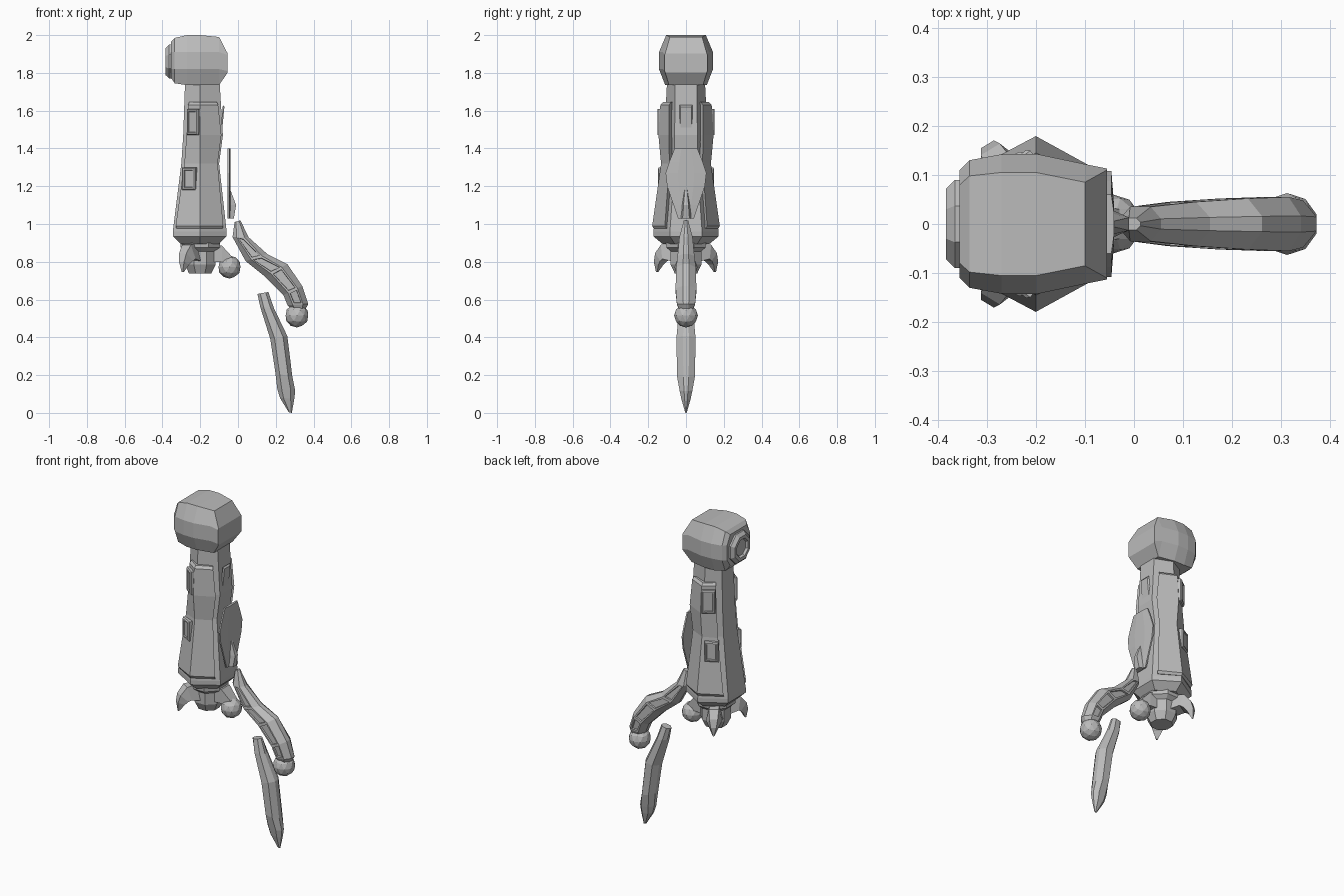
import bpy, bmesh, math
from mathutils import Vector

if "Cube" in bpy.data.objects:
    bpy.data.objects.remove(bpy.data.objects["Cube"])

metal = bpy.data.materials.new("grey metal")
metal.diffuse_color = (0.5, 0.5, 0.5, 1)
metal.use_nodes = True
metal.node_tree.nodes["Principled BSDF"].inputs["Base Color"].default_value = metal.diffuse_color


def finish(name, bm):
    bmesh.ops.recalc_face_normals(bm, faces=bm.faces)
    me = bpy.data.meshes.new(name)
    bm.to_mesh(me)
    bm.free()
    me.materials.append(metal)
    ob = bpy.data.objects.new(name, me)
    bpy.context.collection.objects.link(ob)
    return ob


def loft(name, rings, panels=None):
    """Skin a list of equal-length point rings and cap both ends."""
    bm = bmesh.new()
    vs = [[bm.verts.new(p) for p in r] for r in rings]
    n = len(vs[0])
    for a, b in zip(vs, vs[1:]):
        for i in range(n):
            j = (i + 1) % n
            bm.faces.new((a[i], a[j], b[j], b[i]))
    bm.faces.new(vs[0])
    bm.faces.new(vs[-1])
    if panels:  # sunken panels on the broad side faces
        bmesh.ops.recalc_face_normals(bm, faces=bm.faces)
        bm.normal_update()
        sides = [f for f in bm.faces if abs(f.normal.y) > 0.8 and f.calc_area() > panels]
        bmesh.ops.inset_individual(bm, faces=sides, thickness=0.012, depth=0)
        bmesh.ops.inset_individual(bm, faces=sides, thickness=0.002, depth=-0.01)
    return finish(name, bm)


def ball(name, centre, r):
    bm = bmesh.new()
    bmesh.ops.create_icosphere(bm, subdivisions=2, radius=r)
    bmesh.ops.translate(bm, verts=bm.verts, vec=centre)
    finish(name, bm)


def limb_ring(xo, zo, xi, zi, w):
    """Eight-sided ring between an outer and an inner point, half width w."""
    prof = [(0, -.3), (.25, -1), (.75, -1), (1, -.3), (1, .3), (.75, 1), (.25, 1), (0, .3)]
    return [(xo + (xi - xo) * t, w * s, zo + (zi - zo) * t) for t, s in prof]


# Shoulder ball, lofted along x: x, top z, upper z, top y, widest y, bottom y, lower z, bottom z
rings = []
for x, zt, zu, yt, yw, yb, zl, zb in [
        (-.355, 1.965, 1.91, .080, .110, .080, 1.82, 1.775),
        (-.335, 1.985, 1.91, .098, .130, .100, 1.82, 1.745),
        (-.270, 2.000, 1.91, .105, .142, .110, 1.82, 1.735),
        (-.200, 2.000, 1.91, .105, .143, .110, 1.82, 1.735),
        (-.100, 1.990, 1.91, .085, .122, .090, 1.82, 1.735),
        (-.055, 1.903, 1.895, .110, .113, .110, 1.81, 1.802)]:
    rings.append([(x, yt, zt), (x, yw, zu), (x, yw, zl), (x, yb, zb),
                  (x, -yb, zb), (x, -yw, zl), (x, -yw, zu), (x, -yt, zt)])
loft("shoulder_ball", rings)

# Octagonal cap with sunken centre on the outer side of the shoulder
A8 = [math.radians(22.5 + 45 * i) for i in range(8)]
loft("shoulder_cap", [[(x, r * math.cos(a), 1.86 + r * math.sin(a)) for a in A8]
                      for x, r in [(-.345, .097), (-.365, .097), (-.383, .078),
                                   (-.383, .058), (-.370, .050)]])

# Forearm core: six-sided, with ridges facing front and back
rings = []
for z, xl, xr, yp, yl, yr in [(1.76, -.280, -.098, .100, .055, .058),
                              (1.47, -.290, -.080, .115, .060, .060),
                              (1.32, -.300, -.100, .112, .065, .060),
                              (.960, -.345, -.060, .173, .085, .085),
                              (.935, -.345, -.060, .173, .085, .085),
                              (.895, -.305, -.100, .125, .060, .060)]:
    rings.append([(xl, -yl, z), (-.2, -yp, z), (xr, -yr, z),
                  (xr, yr, z), (-.2, yp, z), (xl, yl, z)])
loft("forearm", rings)

# Armour plates, raised blocks and claws come in front/back pairs
for s, side in ((-1, "front"), (1, "back")):
    rings = []
    for z, xl, xr, yl, yp, yr in [(1.645, -.258, -.112, .080, .122, .080),
                                  (1.630, -.265, -.105, .090, .136, .090),
                                  (1.470, -.272, -.088, .092, .146, .090),
                                  (1.320, -.284, -.108, .096, .132, .088),
                                  (.990, -.330, -.078, .110, .179, .112),
                                  (.975, -.326, -.082, .100, .172, .102)]:
        rings.append([(xl, s * yl, z), (-.2, s * yp, z), (xr, s * yr, z), (-.2, s * .03, z)])
    loft(side + "_armour_plate", rings)

    for k, (z0, z1, a, b) in enumerate([(1.47, 1.61, (-.264, .094), (-.204, .140)),
                                        (1.18, 1.30, (-.290, .098), (-.220, .134))]):
        a, b = Vector((a[0], s * a[1], 0)), Vector((b[0], s * b[1], 0))
        u = (b - a).normalized()
        nrm = Vector((-abs(u.y), s * abs(u.x), 0))
        rings = []
        for d, m in [(-.02, 0), (.012, 0), (.018, .006), (.018, .014), (.012, .016)]:
            p, q = a + u * m + nrm * d, b - u * m + nrm * d
            lo, hi = Vector((0, 0, z0 + m)), Vector((0, 0, z1 - m))
            rings.append([p + lo, q + lo, q + hi, p + hi])
        loft(f"{side}_block_{k + 1}", rings)

    # Claw: outer (r, z), inner (r, z), half width, around the wrist axis
    rad = Vector((-.52, s * .854, 0))
    tan = Vector((rad.y, -rad.x, 0))
    rings = []
    for ro, zo, ri, zi, w in [(.05, .90, .05, .80, .045), (.14, .89, .12, .815, .045),
                              (.178, .845, .137, .805, .038),
                              (.190, .800, .155, .785, .026), (.184, .745, .176, .745, .005)]:
        o = Vector((-.2, 0, zo)) + rad * ro
        i = Vector((-.2, 0, zi)) + rad * ri
        rings.append([o - tan * w * .6, o + tan * w * .6, i + tan * w, i - tan * w])
    loft(side + "_claw", rings)

# Narrow raised panel on the inner side of the forearm
loft("forearm_inner_panel", [[(x - .01, -w, z0), (x - .01, w, z0), (x + .01, w, z1), (x + .01, -w, z1)]
                             for x, w, z0, z1 in [(-.09, .034, 1.40, 1.63), (-.082, .028, 1.41, 1.62)]])

# Wrist hub
loft("wrist_hub", [[(-.2 + r * math.cos(a), r * math.sin(a), z) for a in A8]
                   for z, r in [(.92, .115), (.875, .112), (.855, .088), (.785, .088), (.738, .064)]])

# Knuckle arm and joint
loft("knuckle_arm", [[(x, -w, zt), (x, w, zt), (x, w, zb), (x, -w, zb)]
                     for x, zt, zb, w in [(-.15, .885, .80, .045), (-.085, .885, .80, .04),
                                          (-.03, .825, .76, .03)]])
ball("knuckle_joint", (-.045, 0, .772), .061)

# Upper finger with sunken side panels
loft("upper_finger", [limb_ring(*r) for r in [
    (.013, 1.02, -.018, 1.01, .012), (.055, .931, -.029, .931, .035),
    (.155, .841, .040, .804, .045), (.261, .788, .145, .720, .052),
    (.340, .672, .240, .624, .055), (.372, .577, .262, .571, .048),
    (.355, .545, .285, .545, .035)]], panels=.0035)
ball("finger_joint", (.312, 0, .515), .063)

# Lower finger, tapering to a point
loft("lower_finger", [limb_ring(*r) for r in [
    (.161, .640, .103, .630, .022), (.190, .555, .118, .560, .036),
    (.261, .407, .171, .391, .050), (.288, .190, .198, .212, .048),
    (.303, .116, .208, .127, .034), (.298, .074, .222, .080, .025),
    (.285, .000, .268, .004, .004)]])

# Floating shield with its spur
loft("shield", [[(-.055, -w, z), (-.046, -w, z), (-.041, -w * .4, z),
                 (-.041, w * .4, z), (-.046, w, z), (-.055, w, z)]
                for z, w in [(1.40, .060), (1.33, .088), (1.27, .108), (1.20, .100),
                             (1.10, .066), (1.03, .042)]])
loft("shield_spur", [[(-.048, -w, z), (x, -w * .6, z), (x, w * .6, z), (-.048, w, z)]
                     for z, x, w in [(1.18, -.040, .010), (1.10, -.010, .022), (1.03, -.022, .030)]])
